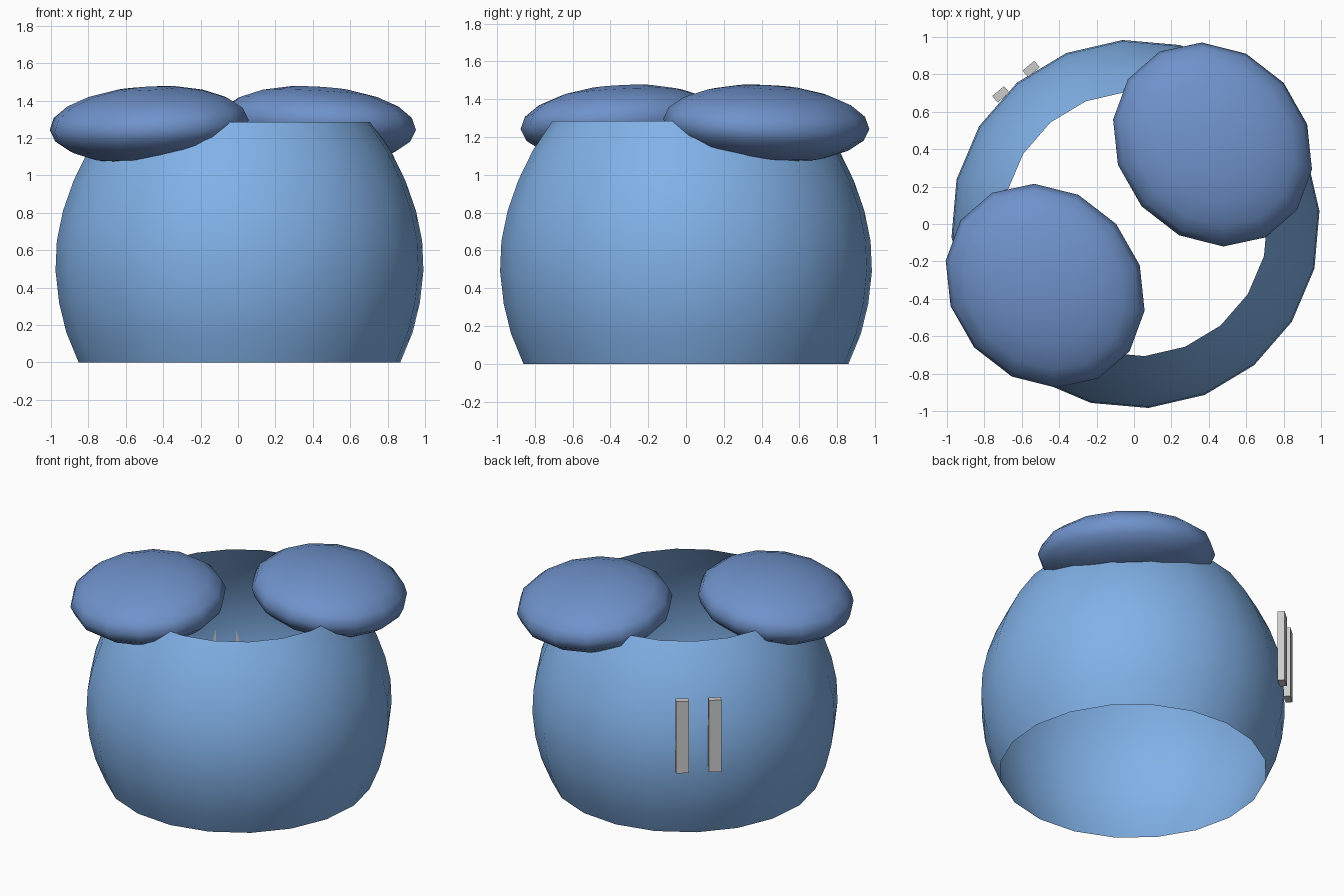
import bpy, bmesh
from math import radians, sin, cos, pi
from mathutils import Matrix

if "Cube" in bpy.data.objects:
    bpy.data.objects.remove(bpy.data.objects["Cube"])


def material(name, color):
    m = bpy.data.materials.new(name)
    m.diffuse_color = color
    m.use_nodes = True
    m.node_tree.nodes["Principled BSDF"].inputs["Base Color"].default_value = m.diffuse_color
    return m


def finish(name, bm, mat=None, smooth=False):
    bmesh.ops.recalc_face_normals(bm, faces=bm.faces)
    me = bpy.data.meshes.new(name)
    bm.to_mesh(me)
    bm.free()
    ob = bpy.data.objects.new(name, me)
    bpy.context.collection.objects.link(ob)
    if mat:
        me.materials.append(mat)
    for p in me.polygons:
        p.use_smooth = smooth
    return ob


body_blue = material("body_blue", (0.22, 0.44, 0.80, 1))
dome_blue = material("dome_blue", (0.16, 0.29, 0.60, 1))

# Body: open-ended 20-sided round shell
profile = [(0.862, 0), (0.928, 0.16), (0.967, 0.32), (0.986, 0.49), (0.979, 0.65),
           (0.946, 0.81), (0.89, 0.97), (0.812, 1.13), (0.708, 1.285)]
bm = bmesh.new()
n = 20
rings = [[bm.verts.new((0.008 + r * cos(radians(4) + 2 * pi * i / n),
                        r * sin(radians(4) + 2 * pi * i / n), z)) for i in range(n)]
         for r, z in profile]
for a, b in zip(rings, rings[1:]):
    for i in range(n):
        j = (i + 1) % n
        bm.faces.new((a[i], a[j], b[j], b[i]))
finish("body_shell", bm, body_blue, True)

# Domes: two flattened ellipsoids leaning outward on the rim
for name, x, y, turn in (("dome_left", -0.475, -0.33, 131), ("dome_right", 0.42, 0.425, 311)):
    bm = bmesh.new()
    bmesh.ops.create_uvsphere(bm, u_segments=14, v_segments=10, radius=1)
    bm.transform(Matrix.Translation((x, y, 1.27))
                 @ Matrix.Rotation(radians(turn), 4, 'Z')
                 @ Matrix.Rotation(radians(-5), 4, 'X')
                 @ Matrix.Diagonal((0.575, 0.505, 0.205, 1)))
    finish(name, bm, dome_blue, True)

# Bars: two upright strips on the back left
for name, x, y in (("bar_outer", -0.712, 0.693), ("bar_inner", -0.55, 0.829)):
    bm = bmesh.new()
    bmesh.ops.create_cube(bm, size=1)
    bm.transform(Matrix.Translation((x, y, 0.75))
                 @ Matrix.Rotation(radians(40), 4, 'Z')
                 @ Matrix.Diagonal((0.082, 0.045, 0.51, 1)))
    finish(name, bm)
